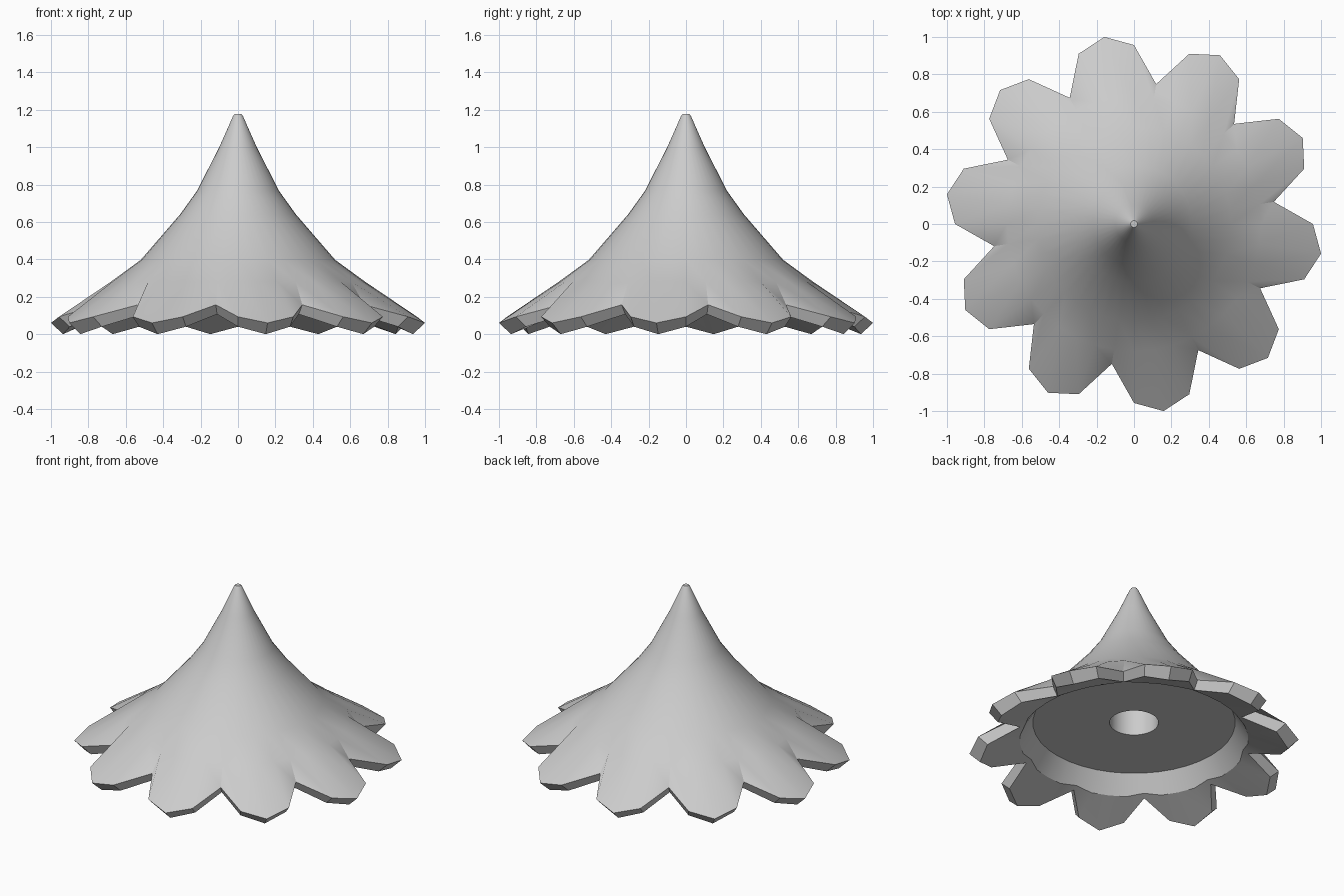
import bpy, bmesh, math

if "Cube" in bpy.data.objects:
    bpy.data.objects.remove(bpy.data.objects["Cube"])

N = 40  # four corners per petal, ten petals


def same(r, z):
    """Round ring: petal tip, shoulder and notch all share one point."""
    return [(r, z)] * 3


# cross-section from the peak, over the outside, under the rim, into the socket
SECTION = [
    same(0.018, 1.178), same(0.027, 1.165), same(0.10, 1.0), same(0.22, 0.765),
    same(0.31, 0.64), same(0.52, 0.397), same(0.68, 0.28),
    [(1.0125, 0.06), (0.957, 0.093), (0.757, 0.157)],   # scalloped rim, top edge
    [(0.947, 0.0), (0.90, 0.04), (0.716, 0.107)],       # scalloped rim, lower edge
    [(0.70, 0.11), (0.70, 0.11), (0.685, 0.125)],       # underside step
    same(0.62, 0.23),                                   # flat underside
    same(0.15, 0.23), same(0.15, 0.53),                 # centre socket
]
KIND = [1, 2, 1, 0]  # vertex index modulo 4: shoulder, notch, shoulder, tip

bm = bmesh.new()
rings = []
for section in SECTION:
    ring = []
    for j in range(N):
        r, z = section[KIND[j % 4]]
        a = math.tau * j / N
        ring.append(bm.verts.new((r * math.cos(a), r * math.sin(a), z)))
    rings.append(ring)
for upper, lower in zip(rings, rings[1:]):
    for j in range(N):
        k = (j + 1) % N
        bm.faces.new((upper[j], lower[j], lower[k], upper[k]))

# flat peak and socket ceiling
bm.faces.new(rings[0])
bm.faces.new(rings[-1])
bmesh.ops.recalc_face_normals(bm, faces=bm.faces[:])

mesh = bpy.data.meshes.new("scalloped_cone_canopy")
bm.to_mesh(mesh)
bm.free()
canopy = bpy.data.objects.new("scalloped_cone_canopy", mesh)
bpy.context.collection.objects.link(canopy)
bpy.context.view_layer.objects.active = canopy
canopy.select_set(True)
bpy.ops.object.shade_smooth_by_angle(angle=math.radians(30))
